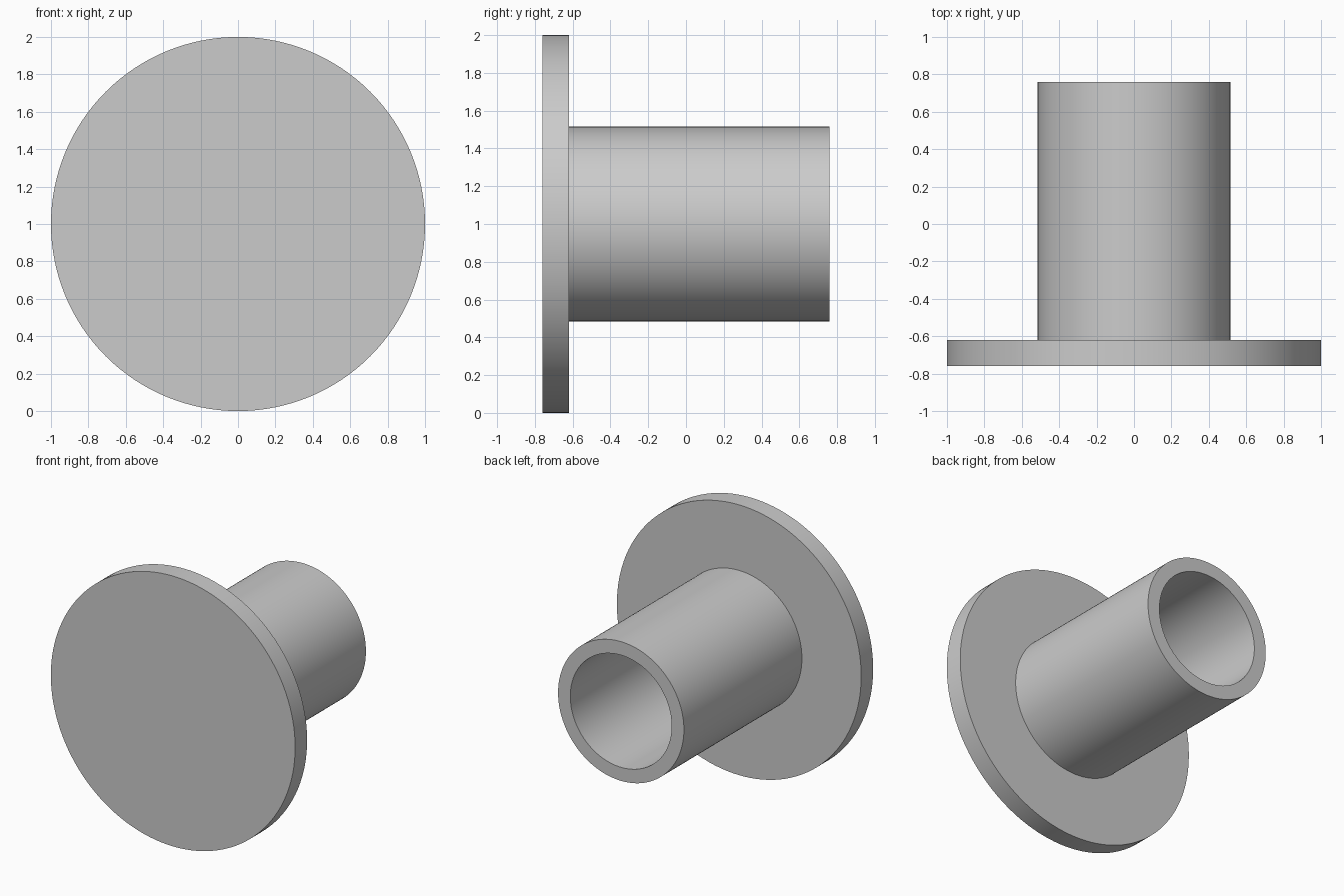
import bpy
import bmesh
import math
from mathutils import Vector

if "Cube" in bpy.data.objects:
    bpy.data.objects.remove(bpy.data.objects["Cube"], do_unlink=True)

SEGMENTS = 128
CENTRE_Z = 1.0
FRONT, FLANGE_BACK, BACK = -0.76, -0.62, 0.76
FLANGE_R, TUBE_R, BORE_R = 1.0, 0.515, 0.415

grey = bpy.data.materials.new("plain grey")
grey.use_nodes = True
colour = (0.6, 0.6, 0.6, 1.0)
grey.diffuse_color = colour
grey.node_tree.nodes["Principled BSDF"].inputs["Base Color"].default_value = colour


def revolve(name, profile):
    """Turn a (radius, y) profile around the horizontal axis."""
    bm = bmesh.new()
    verts = [bm.verts.new((r, y, CENTRE_Z)) for r, y in profile]
    edges = [bm.edges.new(pair) for pair in zip(verts, verts[1:])]
    bmesh.ops.spin(bm, geom=verts + edges, cent=Vector((0, 0, CENTRE_Z)),
                   axis=Vector((0, 1, 0)), angle=math.tau, steps=SEGMENTS)
    bmesh.ops.remove_doubles(bm, verts=bm.verts[:], dist=0.0001)
    bmesh.ops.recalc_face_normals(bm, faces=bm.faces[:])
    mesh = bpy.data.meshes.new(name)
    bm.to_mesh(mesh)
    bm.free()
    mesh.materials.append(grey)
    obj = bpy.data.objects.new(name, mesh)
    bpy.context.collection.objects.link(obj)
    bpy.ops.object.select_all(action="DESELECT")
    obj.select_set(True)
    bpy.context.view_layer.objects.active = obj
    bpy.ops.object.shade_smooth_by_angle(angle=math.radians(30))
    return obj


# Solid round flange with a hollow tube behind it, bored down to the flange
revolve("flanged_tube", [
    (0, FRONT), (FLANGE_R, FRONT), (FLANGE_R, FLANGE_BACK),
    (TUBE_R, FLANGE_BACK), (TUBE_R, BACK),
    (BORE_R, BACK), (BORE_R, FLANGE_BACK), (0, FLANGE_BACK),
])
